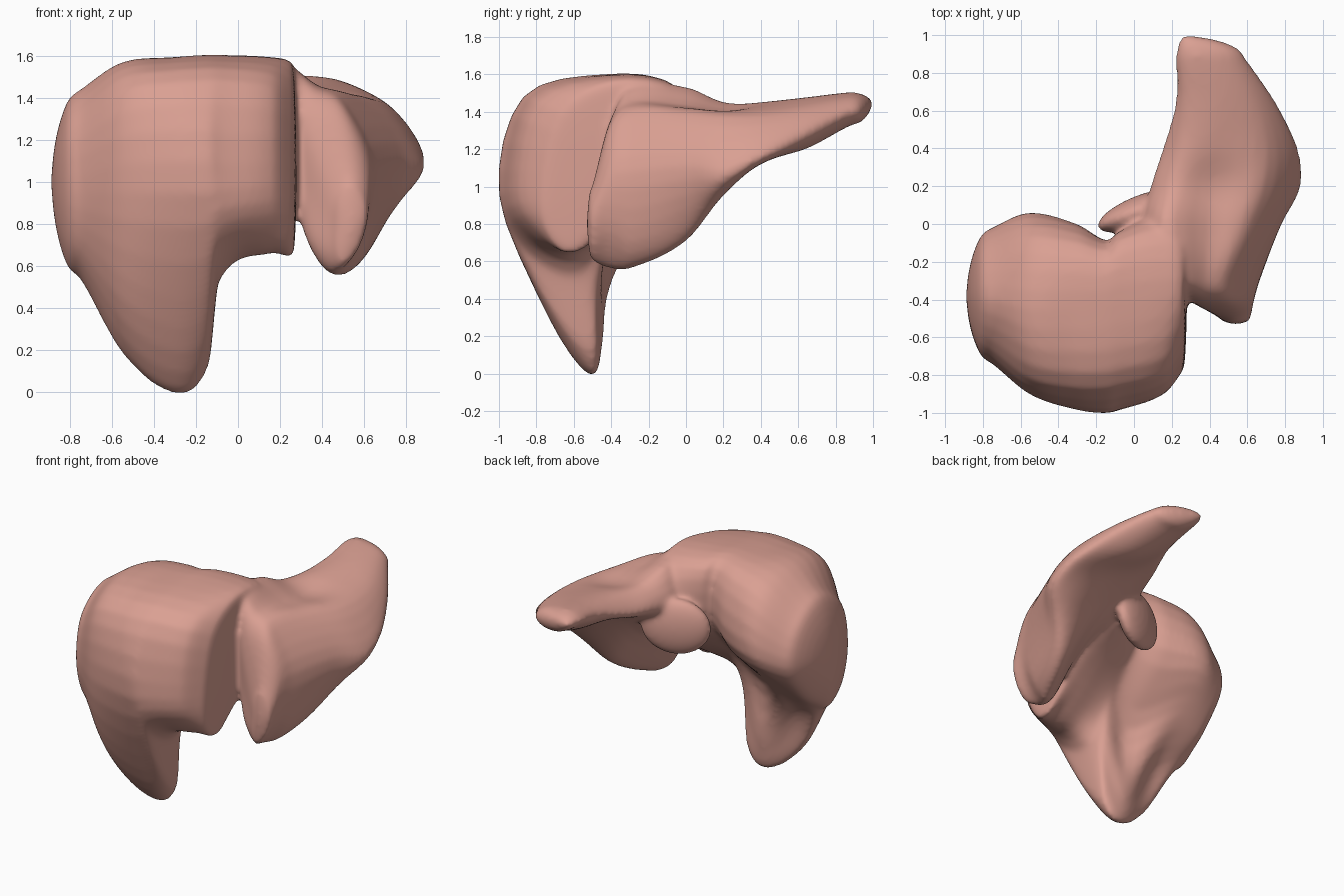
import bpy
import bmesh
import math
from mathutils import Matrix, Vector

default_cube = bpy.data.objects.get("Cube")
if default_cube:
    bpy.data.objects.remove(default_cube, do_unlink=True)

RING_STEPS = 4
LOFT_STEPS = 5


def hermite(start, end, start_slope, end_slope, t):
    """Point on a smooth curve with given slopes at both ends."""
    s = 1 - t
    return (start * (s * s * (1 + 2 * t)) + end * (t * t * (3 - 2 * t))
            + start_slope * (t * s * s) - end_slope * (t * t * s))


def closed_curve(points):
    """Smooth closed outline through a few control points."""
    count = len(points)
    slopes = [(points[(i + 1) % count] - points[i - 1]) / 2 for i in range(count)]
    return [hermite(points[i - 1], points[i], slopes[i - 1], slopes[i], step / RING_STEPS)
            for i in range(count) for step in range(RING_STEPS)]


def section(place, flat, axis):
    """Cross-section at one station, given in hundredths of a unit."""
    outline = []
    for u, v in zip(flat[::2], flat[1::2]):
        point = (place, u, v) if axis == "x" else (u, place, v)
        outline.append(Vector(point) / 100)
    return closed_curve(outline)


def dome(ring, tip, axis_index):
    """Rings that round a lobe off towards its tip."""
    tip = Vector(tip) / 100
    rings = []
    for t in (0.4, 0.7, 0.9, 1.0):
        shrink = (1 - t * t) ** 0.65
        new_ring = []
        for point in ring:
            moved = tip.lerp(point, shrink)
            moved[axis_index] = point[axis_index] * (1 - t) + tip[axis_index] * t
            new_ring.append(moved)
        rings.append(new_ring)
    return rings


def loft(bm, stations, axis, start_tip, end_tip):
    """Skin a smooth closed lobe over its cross-sections."""
    axis_index = "xyz".index(axis)
    rings = [section(place, flat, axis) for place, flat in stations]
    rings = (dome(rings[0], start_tip, axis_index)[::-1] + rings
             + dome(rings[-1], end_tip, axis_index))
    last = len(rings) - 1
    places = [ring[0][axis_index] for ring in rings]

    # Slope of every lengthwise line at each ring
    slopes = []
    for i in range(last + 1):
        low, high = max(i - 1, 0), min(i + 1, last)
        span = places[high] - places[low]
        slopes.append([(b - a) / span for a, b in zip(rings[low], rings[high])])

    fine = []
    for i in range(last):
        gap = places[i + 1] - places[i]
        for step in range(LOFT_STEPS):
            fine.append([hermite(a, b, m * gap, n * gap, step / LOFT_STEPS) for a, b, m, n
                         in zip(rings[i], rings[i + 1], slopes[i], slopes[i + 1])])
    fine.append(rings[-1])

    verts = [[bm.verts.new(point) for point in ring] for ring in fine]
    size = len(verts[0])
    for lower, upper in zip(verts, verts[1:]):
        for j in range(size):
            k = (j + 1) % size
            bm.faces.new((lower[j], lower[k], upper[k], upper[j]))


# Large lobe: (y, z) outlines from side to middle, starting at the front
large_lobe = [
    (-75, (-74, 95, -67, 128, -40, 144, -12, 130, -2, 102, -20, 76, -38, 61, -51, 54, -67, 67)),
    (-55, (-90, 95, -82, 143, -45, 157, -7, 146, 6, 108, -18, 80, -46, 47, -54, 18, -76, 44)),
    (-30, (-98, 95, -87, 147, -45, 159, -10, 152, -2, 110, -42, 66, -44, 22, -51, -1, -74, 31)),
    (-14, (-100, 95, -87, 148, -44, 160, -14, 154, -11, 116, -36, 82, -47, 48, -50, 12, -75, 38)),
    (-9, (-99, 96, -86, 148, -42, 160, -9, 154, -7, 118, -28, 92, -46, 68, -60, 53, -85, 66)),
    (16, (-90, 98, -79, 145, -39, 159, -3, 152, 8, 118, -15, 98, -42, 76, -65, 66, -81, 76)),
    (26, (-77, 98, -67, 139, -38, 156, -6, 150, 4, 118, -15, 98, -42, 77, -61, 64, -74, 76)),
]

# Small lobe: (x, z) outlines from front to back, starting at the inner edge
small_lobe = [
    (-50, (46, 78, 47, 92, 52, 101, 58, 97, 62, 85, 58, 69, 50, 60, 46, 66)),
    (-41, (31, 98, 31, 130, 42, 134, 53, 128, 63, 105, 60, 76, 46, 56, 33, 72)),
    (-30, (18, 120, 24, 152, 38, 145, 51, 138, 66, 108, 62, 70, 48, 56, 32, 81)),
    (0, (5, 122, 15, 153, 40, 143, 61, 139, 78, 111, 71, 82, 58, 71, 37, 98)),
    (20, (9, 129, 20, 145, 42, 140, 68, 138, 88, 109, 80, 97, 62, 97, 34, 114)),
    (40, (15, 132, 25, 144, 44, 144, 70, 138, 87, 116, 74, 112, 52, 116, 30, 126)),
    (65, (22, 140, 30, 147, 48, 147, 65, 141, 75, 128, 64, 121, 48, 122, 30, 131)),
    (88, (22, 145, 29, 150, 40, 150, 52, 147, 59, 140, 53, 134, 40, 133, 28, 138)),
]

bm = bmesh.new()
loft(bm, large_lobe, "x", (-89, -38, 100), (28, -40, 106))
loft(bm, small_lobe, "y", (54, -53, 80), (26, 100, 145))

# Small process beside the notch at the back
process_place = (Matrix.Translation((0.03, 0.07, 1.15))
                 @ Matrix.Rotation(math.radians(22), 4, "Z")
                 @ Matrix.Diagonal((0.24, 0.08, 0.2, 1)))
bmesh.ops.create_uvsphere(bm, u_segments=24, v_segments=16, radius=1, matrix=process_place)

bmesh.ops.remove_doubles(bm, verts=bm.verts, dist=0.0005)
bmesh.ops.recalc_face_normals(bm, faces=bm.faces)
mesh = bpy.data.meshes.new("liver")
bm.to_mesh(mesh)
bm.free()

# One flat tissue colour
tissue = bpy.data.materials.new("tissue_pink")
tissue.use_nodes = True
colour = (0.70, 0.35, 0.29, 1)
tissue.diffuse_color = colour
shader = next(n for n in tissue.node_tree.nodes if n.type == "BSDF_PRINCIPLED")
shader.inputs["Base Color"].default_value = colour
shader.inputs["Roughness"].default_value = 0.6
mesh.materials.append(tissue)

liver = bpy.data.objects.new("liver", mesh)
bpy.context.collection.objects.link(liver)

# Fuse the lobes into one skin and soften the joins
fuse = liver.modifiers.new("fuse", "REMESH")
fuse.mode = "VOXEL"
fuse.voxel_size = 0.016
fuse.use_smooth_shade = True
soften = liver.modifiers.new("soften", "SMOOTH")
soften.factor = 0.5
soften.iterations = 14
